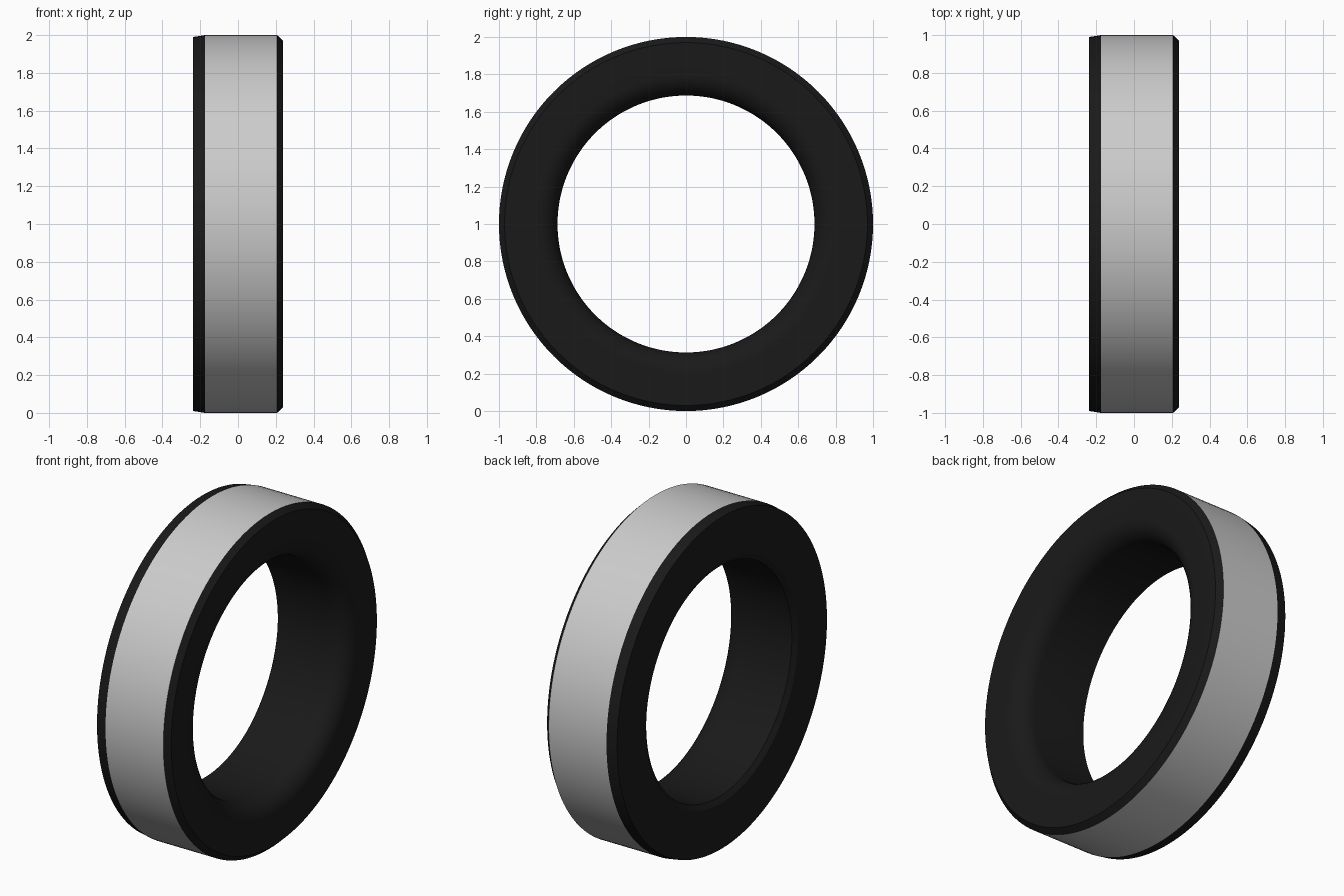
import bpy, bmesh
from math import pi, cos, sin, radians

if "Cube" in bpy.data.objects:
    bpy.data.objects.remove(bpy.data.objects["Cube"])

SEGMENTS = 128


def lathe(name, profile, material=None):
    """Spin (x, radius) points around the x axis at z = 1."""
    bm = bmesh.new()
    rings = []
    for i in range(SEGMENTS):
        a = 2 * pi * i / SEGMENTS
        rings.append([bm.verts.new((x, r * cos(a), 1 + r * sin(a))) for x, r in profile])
    for i in range(SEGMENTS):
        p, q = rings[i], rings[(i + 1) % SEGMENTS]
        for j in range(len(profile) - 1):
            # profiles run so that these faces point outwards
            bm.faces.new((p[j], p[j + 1], q[j + 1], q[j]))
    mesh = bpy.data.meshes.new(name)
    bm.to_mesh(mesh)
    bm.free()
    obj = bpy.data.objects.new(name, mesh)
    bpy.context.collection.objects.link(obj)
    if material:
        mesh.materials.append(material)
    bpy.ops.object.select_all(action='DESELECT')
    obj.select_set(True)
    bpy.context.view_layer.objects.active = obj
    bpy.ops.object.shade_smooth_by_angle(angle=radians(25))
    return obj


black = bpy.data.materials.new("black")
black.diffuse_color = (0.01, 0.01, 0.01, 1)
black.use_nodes = True
black.node_tree.nodes["Principled BSDF"].inputs["Base Color"].default_value = black.diffuse_color

# Outer grey band
BAND_L, BAND_R = -0.175, 0.207
lathe("outer_band", [(BAND_L, 1.0), (BAND_R, 1.0)])

# Black ring body: right bevel, face, rounded bore lip, bore, left chamfer, face, bevel
HALF, BORE, FILLET = 0.238, 0.687, 0.115
lip = [(HALF - FILLET + FILLET * cos(t), BORE + FILLET - FILLET * sin(t))
       for t in (pi / 2 * k / 10 for k in range(11))]
body = [(BAND_R, 1.0), (HALF, 0.97)] + lip + [
    (-HALF + 0.02, BORE), (-HALF, BORE + 0.03), (-HALF, 0.99), (BAND_L, 1.0)]
lathe("ring_body", body, black)
